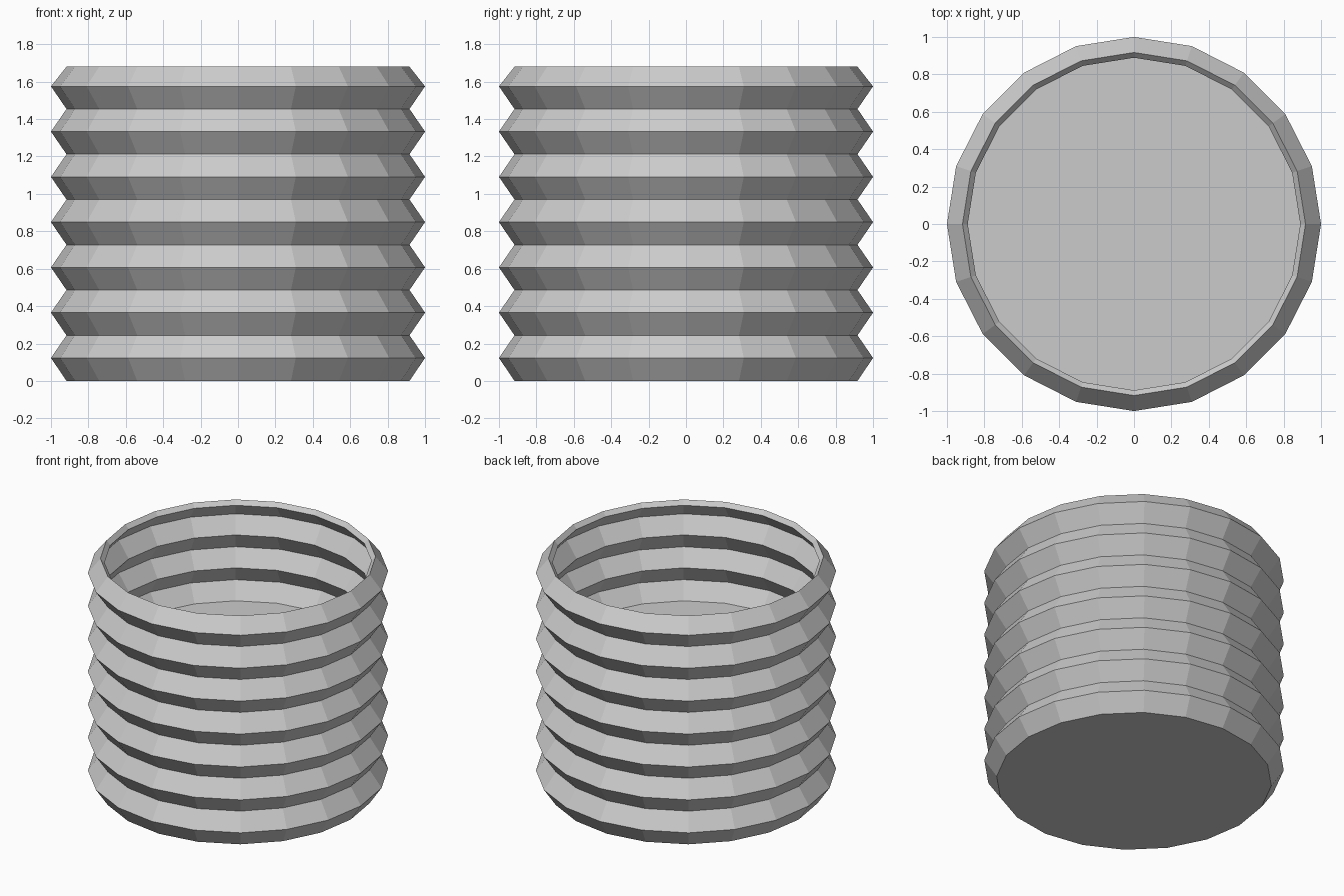
import bpy, bmesh
from math import cos, sin, pi

if "Cube" in bpy.data.objects:
    bpy.data.objects.remove(bpy.data.objects["Cube"])

SIDES = 20
PITCH = 0.242      # height of one fold
FOLDS = 7
R_OUT, R_IN = 1.0, 0.917
TOP = 1.68

# Outer zigzag profile, bottom to top: (radius, z)
profile = []
for i in range(FOLDS):
    profile += [(R_IN, i * PITCH + 0.002 * (i > 0)), (R_OUT, (i + 0.5) * PITCH + 0.002)]
profile.append((R_IN, TOP))

# Sloped rim, then inner zigzag down to the inner floor
profile.append((0.889, 1.65))
for i in range(6, 3, -1):
    profile += [(0.97, (i + 0.5) * PITCH - 0.023), (0.889, i * PITCH - 0.02)]

# Spin the profile into rings and close the base and the inner floor
bm = bmesh.new()
rings = [[bm.verts.new((r * cos(2 * pi * k / SIDES), r * sin(2 * pi * k / SIDES), z))
          for k in range(SIDES)] for r, z in profile]
for a, b in zip(rings, rings[1:]):
    for k in range(SIDES):
        n = (k + 1) % SIDES
        bm.faces.new((a[k], a[n], b[n], b[k]))
bm.faces.new(rings[0][::-1])
bm.faces.new(rings[-1])
bmesh.ops.recalc_face_normals(bm, faces=bm.faces)

mesh = bpy.data.meshes.new("ribbed_cup")
bm.to_mesh(mesh)
bm.free()
bpy.context.collection.objects.link(bpy.data.objects.new("ribbed_cup", mesh))
